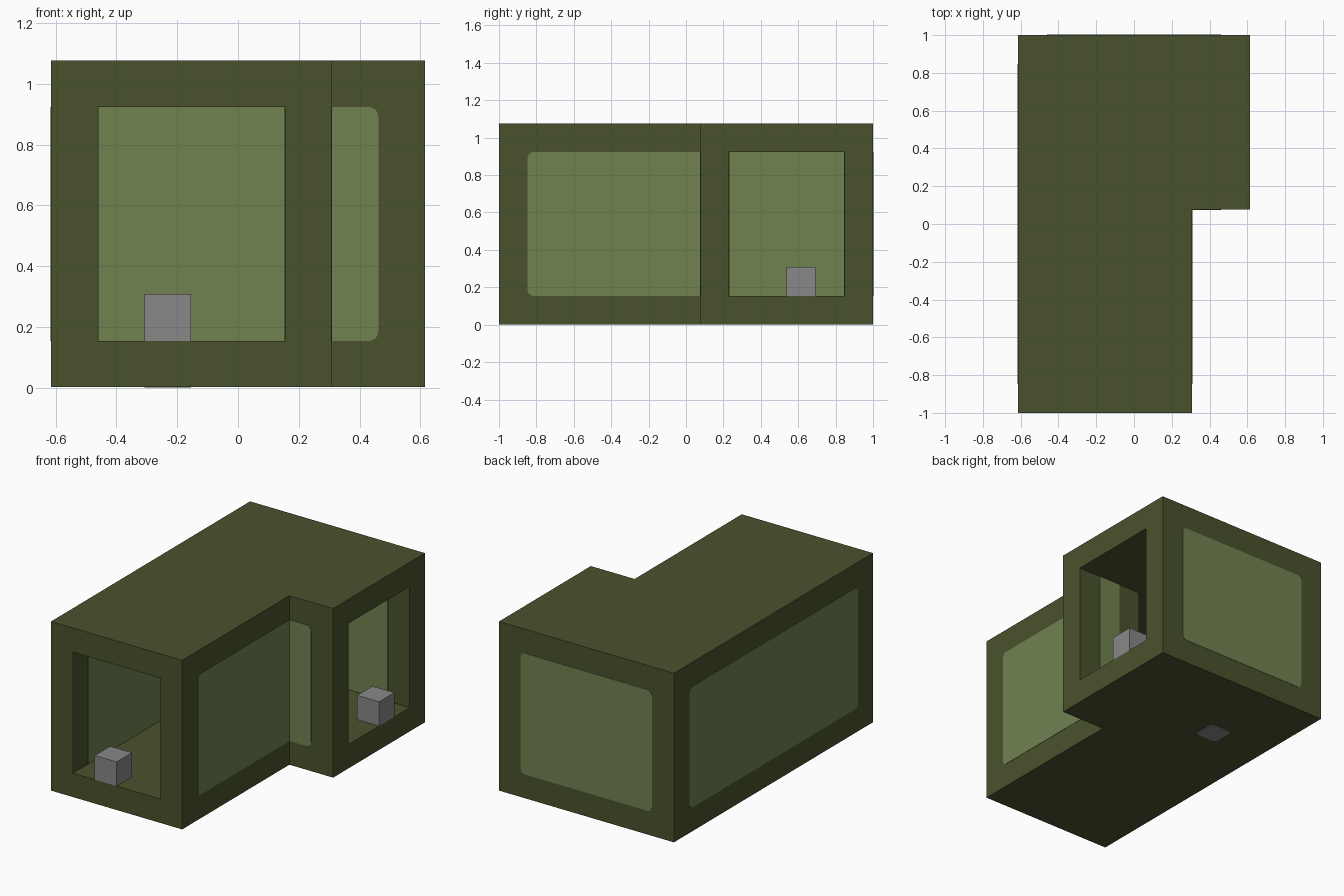
import bpy, bmesh, math
from mathutils import Vector

if "Cube" in bpy.data.objects:
    bpy.data.objects.remove(bpy.data.objects["Cube"], do_unlink=True)

U = 2 / 13            # one wall thickness; all measures are in this unit
T = 0.002 / U         # thickness of the thin plates
HEIGHT = 7


def material(name, rgb):
    lin = [((c / 255 + 0.055) / 1.055) ** 2.4 for c in rgb] + [1]
    mat = bpy.data.materials.new(name)
    mat.use_nodes = True
    mat.diffuse_color = lin
    mat.node_tree.nodes["Principled BSDF"].inputs["Base Color"].default_value = lin
    return mat


DARK = material("dark olive", (74, 82, 44))
LIGHT = material("light olive", (112, 130, 80))
GREY = material("mid grey", (136, 136, 136))


def prism(name, outline, direction, mat):
    """Extrude a closed 3D outline along a direction."""
    bm = bmesh.new()
    face = bm.faces.new([bm.verts.new(Vector(p) * U) for p in outline])
    ext = bmesh.ops.extrude_face_region(bm, geom=[face])["geom"]
    moved = [v for v in ext if isinstance(v, bmesh.types.BMVert)]
    bmesh.ops.translate(bm, verts=moved, vec=Vector(direction) * U)
    bmesh.ops.recalc_face_normals(bm, faces=bm.faces)
    mesh = bpy.data.meshes.new(name)
    bm.to_mesh(mesh)
    bm.free()
    mesh.materials.append(mat)
    obj = bpy.data.objects.new(name, mesh)
    bpy.context.collection.objects.link(obj)
    return obj


def rounded(a, b, c, d, low=0.0, high=0.0):
    """Rectangle a..b by c..d, with a corner radius for its low and high end."""
    pts = []
    corners = ((b, d, high, 0), (a, d, low, 1), (a, c, low, 2), (b, c, high, 3))
    for u, v, r, quarter in corners:
        if not r:
            pts.append((u, v))
            continue
        cu = u - r if u == b else u + r
        cv = v - r if v == d else v + r
        for i in range(5):
            t = (quarter + i / 4) * math.pi / 2
            pts.append((cu + r * math.cos(t), cv + r * math.sin(t)))
    return pts


def panel(name, axis, pos, out, a, b, low=0.0, high=0.0):
    """Thin upright panel on a wall facing along the x or y axis."""
    pts = rounded(a, b, 1, HEIGHT - 1, low, high)
    if axis == "x":
        prism(name, [(pos, u, v) for u, v in pts], (out * T, 0, 0), LIGHT)
    else:
        prism(name, [(u, pos, v) for u, v in pts], (0, out * T, 0), LIGHT)


def box(name, x, y, z, size, mat):
    return prism(name, [(x + u, y + v, z) for u, v in rounded(0, size, 0, size)],
                 (0, 0, size), mat)


# L-shaped body with an L-shaped passage cut through it
outer = [(-4, -6.5), (2, -6.5), (2, 0.5), (4, 0.5), (4, 6.5), (-4, 6.5)]
inner = [(-3, -7.5), (1, -7.5), (1, 1.5), (5, 1.5), (5, 5.5), (-3, 5.5)]
body = prism("passage_body", [(x, y, T) for x, y in outer], (0, 0, HEIGHT - T), DARK)
cutter = prism("passage_cutter", [(x, y, 1) for x, y in inner], (0, 0, HEIGHT - 2), DARK)
cutter.hide_render = True
mod = body.modifiers.new("passage", 'BOOLEAN')
mod.operation = 'DIFFERENCE'
mod.solver = 'EXACT'
mod.object = cutter
bpy.context.view_layer.objects.active = body
bpy.ops.object.modifier_apply(modifier=mod.name)
bpy.data.objects.remove(cutter, do_unlink=True)

# Outer wall panels, rounded where they end on open wall
R = 0.2
panel("outer_long_wall_panel", "x", -4, -1, -5.5, 5.5, R, R)
panel("outer_back_wall_panel", "y", 6.5, 1, -3, 3, R, R)
panel("outer_short_wall_panel", "x", 2, 1, -5.5, 0.5, R, 0)
panel("outer_step_wall_panel", "y", 0.5, -1, 2, 3, 0, R)

# Matching panels inside the passage
panel("inner_long_wall_panel", "x", -3, 1, -5.5, 5.5)
panel("inner_back_wall_panel", "y", 5.5, -1, -3, 3)
panel("inner_short_wall_panel", "x", 1, -1, -5.5, 0.5)
panel("inner_step_wall_panel", "y", 1.5, 1, 2, 3)

# Marker blocks at both openings and the plate under the floor
box("front_opening_block", -2, -6.5, 1, 1, GREY)
box("side_opening_block", 3, 3.5, 1, 1, GREY)
prism("underside_plate", [(x, y, 0) for x, y in rounded(-2, -1, 2.5, 3.5, R, R)],
      (0, 0, T), GREY)
